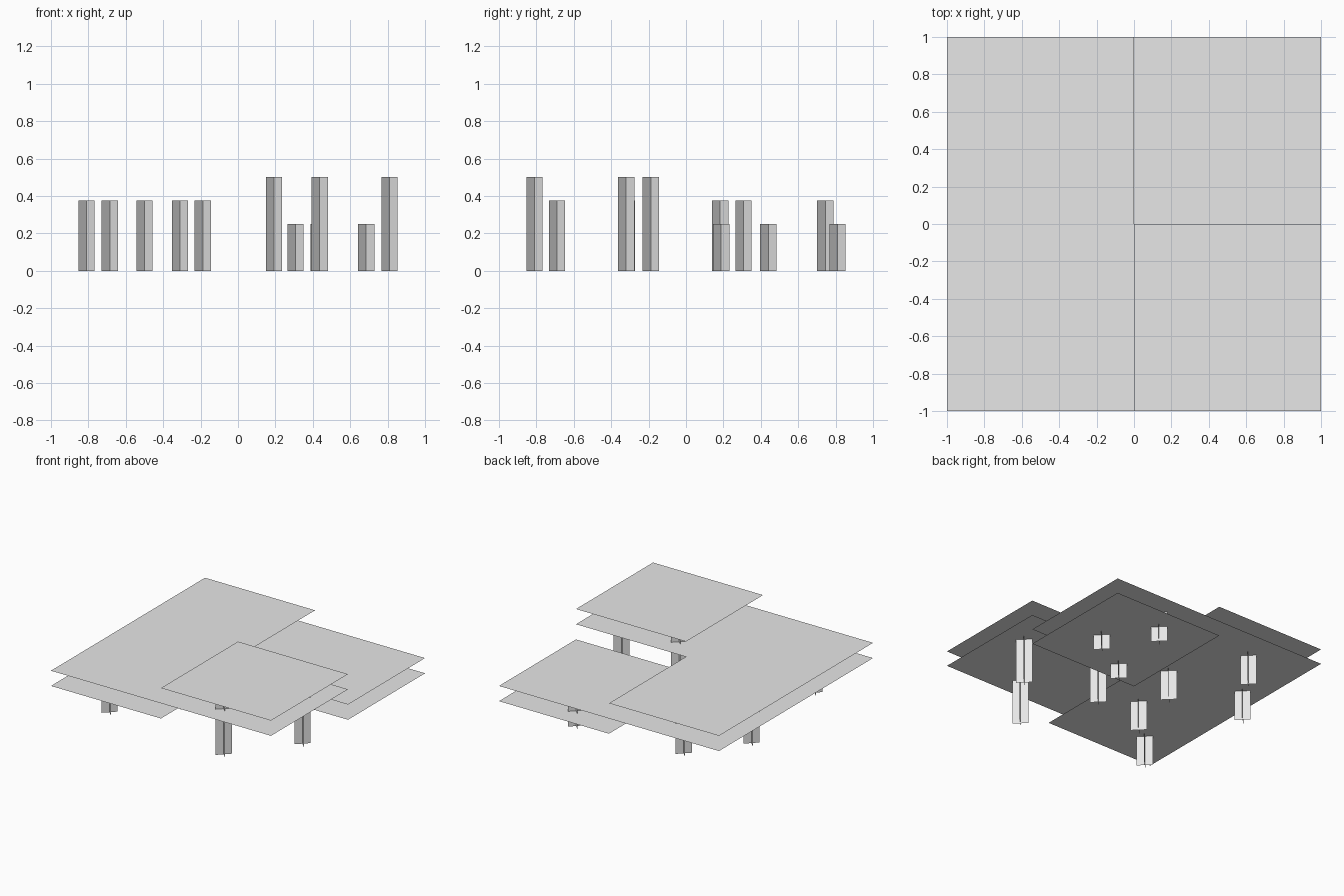
import bpy
import bmesh
from mathutils import Vector

cube = bpy.data.objects.get("Cube")
if cube:
    bpy.data.objects.remove(cube)

# One pale grey for every part
grey = bpy.data.materials.new("pale_grey")
grey.use_nodes = True
colour = (0.8, 0.8, 0.8, 1)
grey.diffuse_color = colour
grey.node_tree.nodes["Principled BSDF"].inputs["Base Color"].default_value = colour

GAP = 0.125         # between the two sheets of a canopy
STEM_HALF = 0.0435  # half width of a stem along x and y


def make_object(name, quads):
    """Object made of separate flat, paper-thin quads."""
    bm = bmesh.new()
    for quad in quads:
        bm.faces.new([bm.verts.new(p) for p in quad])
    mesh = bpy.data.meshes.new(name)
    bm.to_mesh(mesh)
    bm.free()
    mesh.materials.append(grey)
    obj = bpy.data.objects.new(name, mesh)
    bpy.context.collection.objects.link(obj)


def sheet(name, x0, x1, y0, y1, z):
    make_object(name, [[(x0, y0, z), (x1, y0, z), (x1, y1, z), (x0, y1, z)]])


def stem(name, x, y, height):
    """Two upright planes crossing on the diagonals."""
    quads = []
    for side in (-1, 1):
        arm = Vector((STEM_HALF, side * STEM_HALF, 0))
        foot = Vector((x, y, 0))
        top = Vector((x, y, height))
        quads.append([foot - arm, foot + arm, top + arm, top - arm])
    make_object(name, quads)


# Canopies: name, x range, y range, height, stem positions
canopies = [
    ("tall", (0, 1), (-1, 0), 0.5,
     [(0.81, -0.32), (0.437, -0.81), (0.193, -0.188)]),
    ("middle", (-1, 0), (-1, 1), 0.375,
     [(-0.188, 0.183), (-0.31, -0.315), (-0.5, 0.745), (-0.81, 0.307), (-0.685, -0.69)]),
    ("low", (0, 1), (0, 1), 0.25,
     [(0.685, 0.44), (0.432, 0.81), (0.307, 0.188)]),
]

for name, xs, ys, height, stems in canopies:
    sheet(name + "_upper_sheet", *xs, *ys, height)
    sheet(name + "_lower_sheet", *xs, *ys, height - GAP)
    for i, (x, y) in enumerate(stems, 1):
        stem(f"{name}_stem_{i}", x, y, height)
